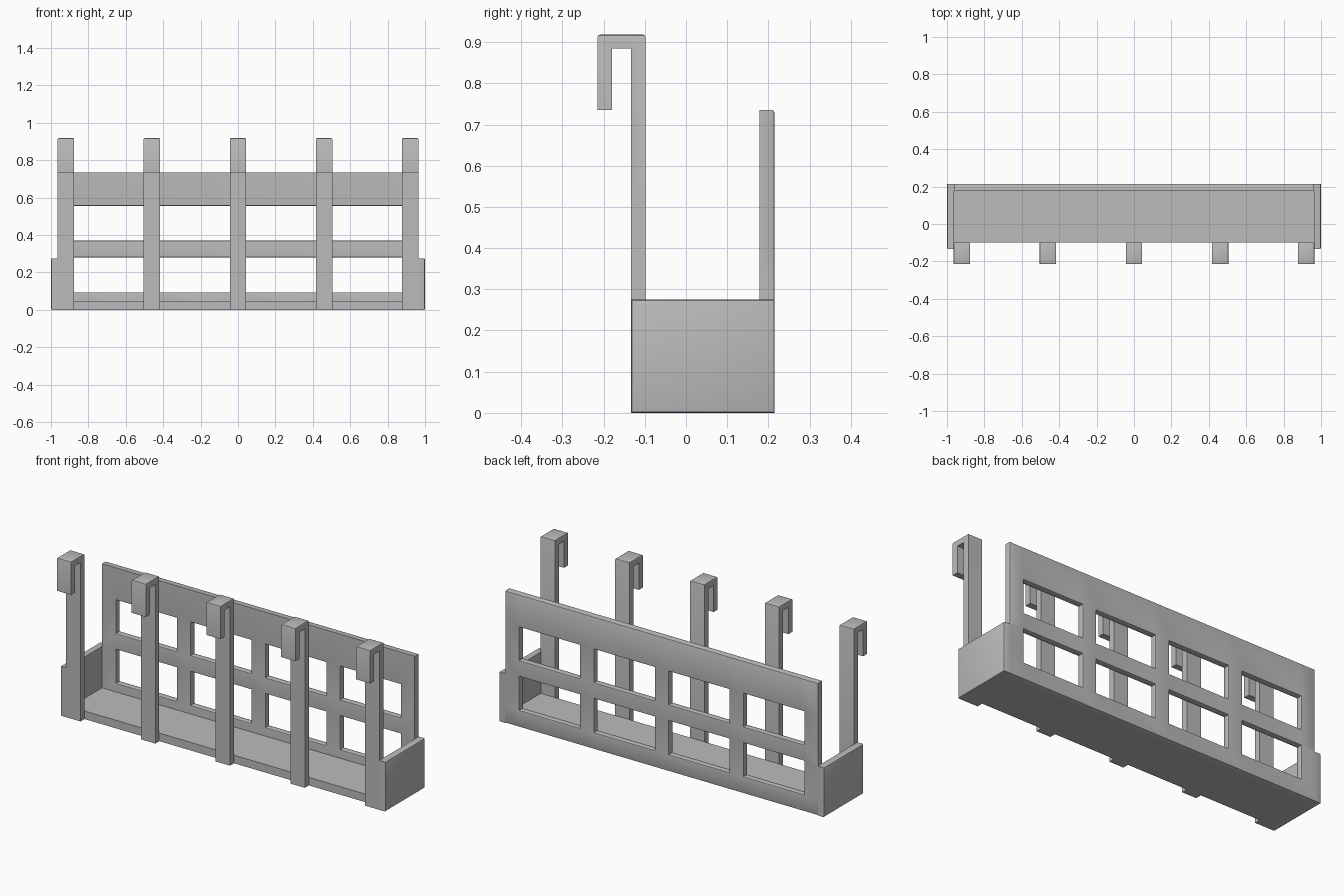
import bpy
import bmesh
from mathutils import Vector

cube = bpy.data.objects.get("Cube")
if cube:
    bpy.data.objects.remove(cube, do_unlink=True)

# Single matte grey
grey = bpy.data.materials.new("plain grey")
grey.use_nodes = True
colour = (0.5, 0.5, 0.5, 1)
grey.diffuse_color = colour
grey.node_tree.nodes["Principled BSDF"].inputs["Base Color"].default_value = colour

BEVEL = 0.006
FRONT, POST_BACK = -0.133, -0.098
PANEL_FRONT, BACK = 0.179, 0.215
INNER, WALL_TOP = 0.962, 0.275
BAR = 0.044                      # half width of posts and uprights
POSTS = [i * 0.46 for i in range(-2, 3)]


def near(a, b):
    return abs(a - b) < 0.0005


def build(name, outline_faces, depth, bevel_rule):
    """Extrude flat polygons along depth, then bevel the edges chosen by a rule."""
    bm = bmesh.new()
    for points in outline_faces:
        bm.faces.new([bm.verts.new(p) for p in points])
    bmesh.ops.remove_doubles(bm, verts=bm.verts[:], dist=0.0001)
    result = bmesh.ops.extrude_face_region(bm, geom=bm.faces[:], use_keep_orig=True)
    moved = [g for g in result["geom"] if isinstance(g, bmesh.types.BMVert)]
    bmesh.ops.translate(bm, verts=moved, vec=Vector(depth))
    bmesh.ops.recalc_face_normals(bm, faces=bm.faces[:])
    bm.normal_update()
    edges = [e for e in bm.edges
             if len(e.link_faces) == 2 and e.calc_face_angle(0) > 0.5
             and bevel_rule(e.verts[0].co, e.verts[1].co)]
    if edges:
        bmesh.ops.bevel(bm, geom=edges, offset=BEVEL, segments=2, profile=0.5,
                        affect='EDGES', clamp_overlap=True)
    mesh = bpy.data.meshes.new(name)
    bm.to_mesh(mesh)
    bm.free()
    mesh.materials.append(grey)
    obj = bpy.data.objects.new(name, mesh)
    bpy.context.collection.objects.link(obj)
    return obj


def side_rect(x, y0, y1, z0, z1):
    return [(x, y0, z0), (x, y1, z0), (x, y1, z1), (x, y0, z1)]


# Tray floor
build("tray_floor", [side_rect(-INNER, POST_BACK, PANEL_FRONT + 0.005, 0, 0.045)],
      (2 * INNER, 0, 0), lambda a, b: False)

# End walls, softened around the outer face
for side, label in ((1, "left"), (-1, "right")):
    build(label + "_end_wall", [side_rect(side * INNER, FRONT, BACK, 0, WALL_TOP)],
          (side * (1 - INNER), 0, 0),
          lambda a, b: near(abs(a.x), 1) and near(abs(b.x), 1))

# Lattice back panel: grid of cells with the window cells left out
xs = [-INNER]
for p in POSTS:
    xs += [p - BAR, p + BAR]
xs = xs[:1] + xs[2:-1] + [INNER]
zs = [0, 0.093, 0.28, 0.37, 0.555, 0.735]
cells = []
for i in range(len(xs) - 1):
    for j in range(len(zs) - 1):
        if i % 2 and j % 2:
            continue
        x0, x1, z0, z1 = xs[i], xs[i + 1], zs[j], zs[j + 1]
        cells.append([(x0, BACK, z0), (x1, BACK, z0), (x1, BACK, z1), (x0, BACK, z1)])


def panel_rule(a, b):
    mid = (a + b) / 2
    if not near(a.y, b.y):
        return False
    on_side = near(abs(mid.x), INNER)
    on_rim = on_side or near(mid.z, zs[0]) or near(mid.z, zs[-1])
    if on_rim:
        return near(mid.y, BACK) and not (on_side and mid.z < 0.28)
    return True


build("back_lattice_panel", cells, (0, PANEL_FRONT - BACK, 0), panel_rule)

# Front posts, each bent over into a hanging hook
TIP, TIP_BACK, TIP_Z, UNDER, TOP = -0.215, -0.18, 0.735, 0.884, 0.918
hook_profile = [(FRONT, 0), (POST_BACK, 0), (POST_BACK, TOP), (TIP, TOP),
                (TIP, TIP_Z), (TIP_BACK, TIP_Z), (TIP_BACK, UNDER), (FRONT, UNDER)]
for n, x in enumerate(POSTS):
    build(f"hook_post_{n + 1}", [[(x - BAR, y, z) for y, z in hook_profile]],
          (2 * BAR, 0, 0),
          lambda a, b: near(a.z, TOP) and near(b.z, TOP))

# Flat faces with softly shaded bevels
bpy.ops.object.select_all(action='DESELECT')
for obj in bpy.context.collection.objects:
    if obj.type == 'MESH' and grey.name in obj.data.materials:
        obj.select_set(True)
        bpy.context.view_layer.objects.active = obj
bpy.ops.object.shade_smooth_by_angle(angle=0.4)
